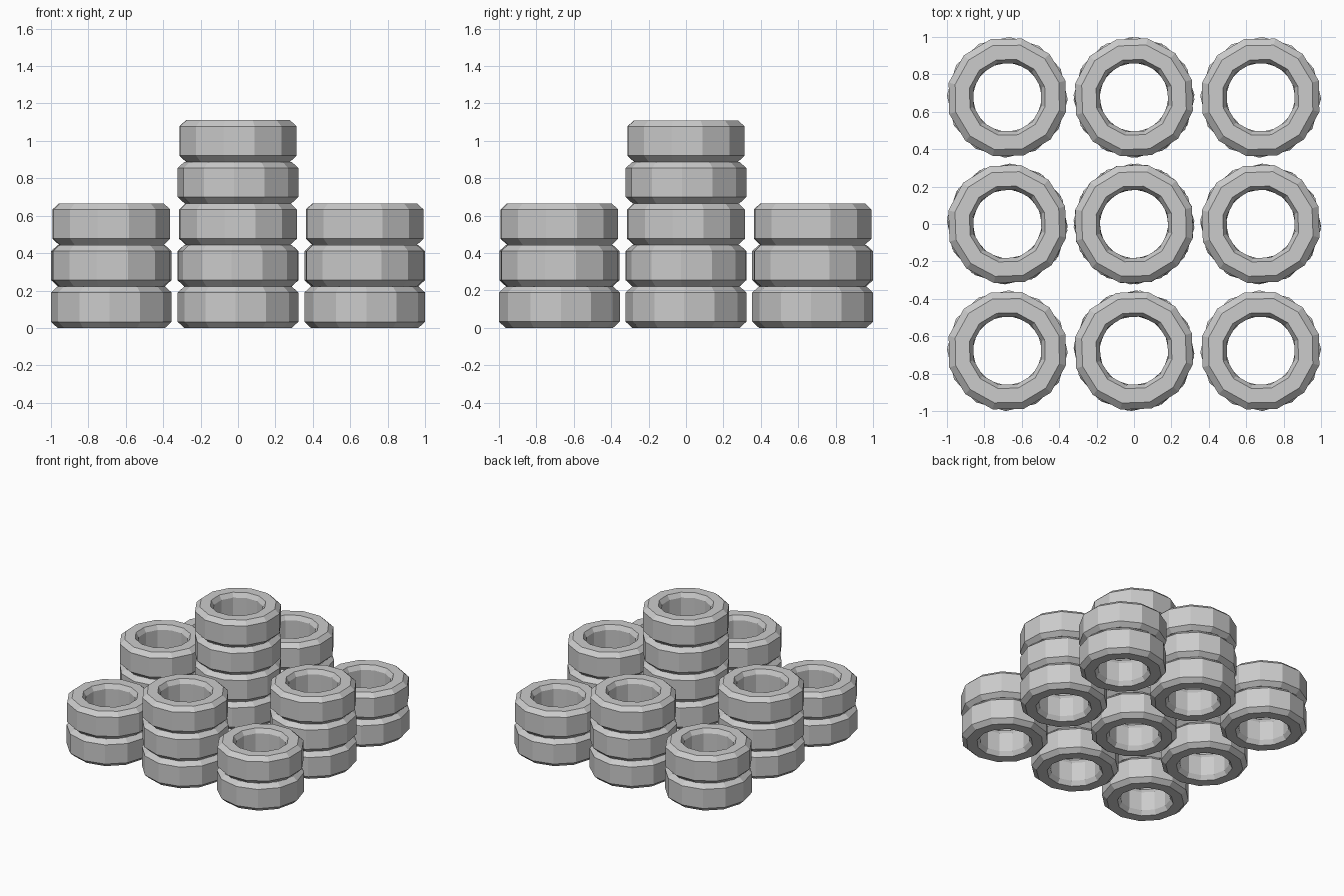
import bpy, bmesh, random
from math import cos, sin, pi, radians

if "Cube" in bpy.data.objects:
    bpy.data.objects.remove(bpy.data.objects["Cube"])

random.seed(4)
SIDES = 12
HEIGHT = 0.222
SPACING = 0.677

# Tyre cross-section (radius, height): bevelled outer tread and inner lip
PROFILE = [(0.323, 0.033), (0.323, 0.189), (0.287, 0.222), (0.208, 0.222),
           (0.187, 0.187), (0.187, 0.035), (0.208, 0.0), (0.287, 0.0)]


def tyre_mesh():
    bm = bmesh.new()
    rings = []
    for i in range(SIDES):
        a = 2 * pi * i / SIDES
        rings.append([bm.verts.new((r * cos(a), r * sin(a), z)) for r, z in PROFILE])
    n = len(PROFILE)
    for i in range(SIDES):
        a, b = rings[i], rings[(i + 1) % SIDES]
        for j in range(n):
            k = (j + 1) % n
            bm.faces.new((a[j], b[j], b[k], a[k]))
    bmesh.ops.recalc_face_normals(bm, faces=bm.faces)
    mesh = bpy.data.meshes.new("tyre")
    bm.to_mesh(mesh)
    bm.free()
    return mesh


def stack(name, x, y, angles):
    for level, angle in enumerate(angles):
        ob = bpy.data.objects.new(f"{name}_tyre_{level + 1}", mesh)
        ob.location = (x, y, level * HEIGHT)
        ob.rotation_euler.z = radians(angle)
        bpy.context.collection.objects.link(ob)


mesh = tyre_mesh()

# Three by three stacks: corners two high, sides three, centre five
for ix in (-1, 0, 1):
    for iy in (-1, 0, 1):
        x, y = ix * SPACING, iy * SPACING
        if ix == 0 and iy == 0:
            stack("centre_stack", x, y, (3, 27, 17, 26, 16))
        elif ix == 0 or iy == 0:
            side = {(-1, 0): "left", (1, 0): "right", (0, -1): "front", (0, 1): "back"}[ix, iy]
            stack(f"{side}_stack", x, y, (random.uniform(-3, 3), random.uniform(20, 30), 17))
        else:
            name = ("front" if iy < 0 else "back") + ("_left" if ix < 0 else "_right")
            stack(f"{name}_corner_stack", x, y, (random.uniform(-3, 3), 16))
